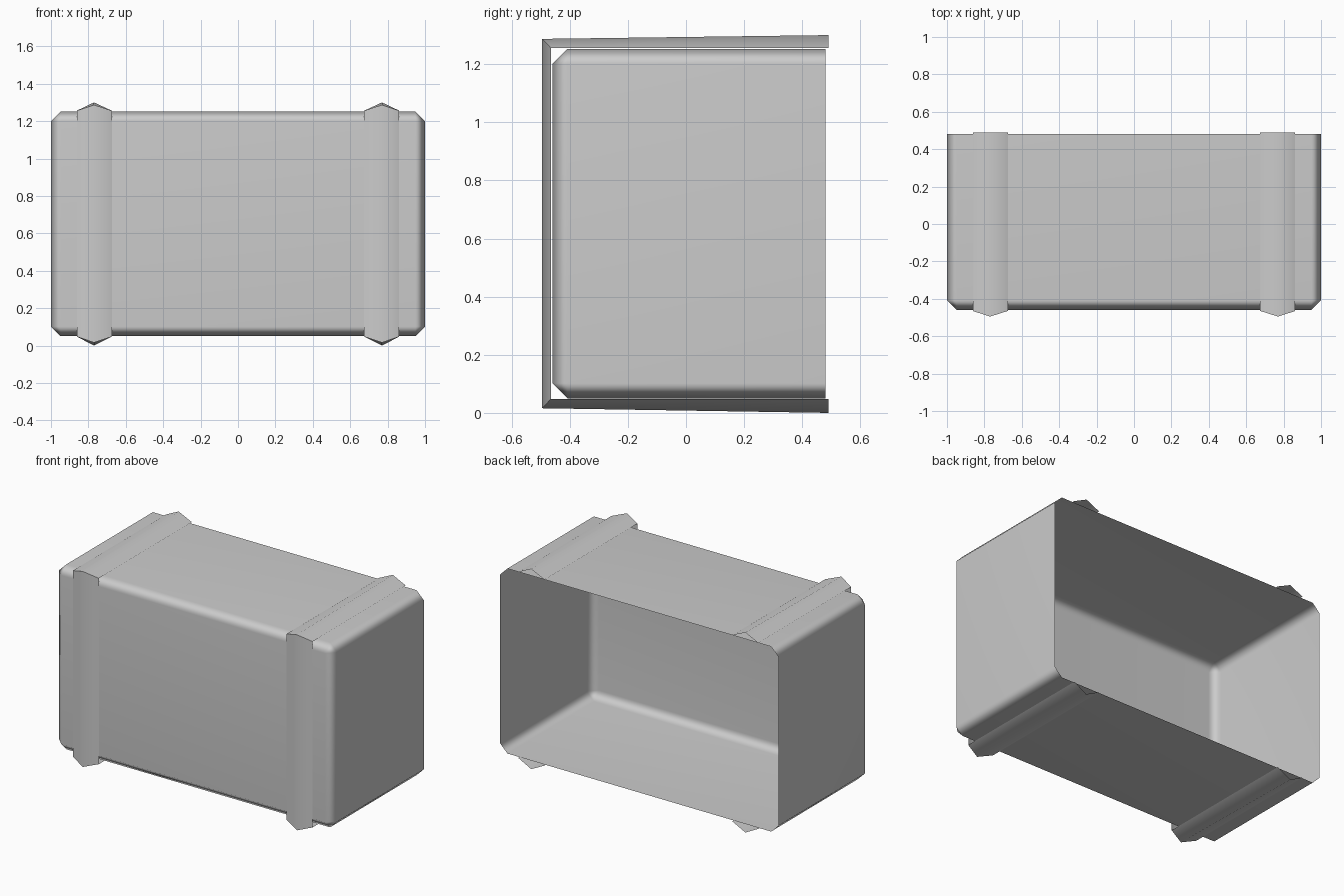
import bpy
import bmesh
from math import radians

cube = bpy.data.objects.get("Cube")
if cube:
    bpy.data.objects.remove(cube, do_unlink=True)

grey = bpy.data.materials.new("plain_grey")
grey.use_nodes = True
colour = (0.6, 0.6, 0.6, 1)
grey.diffuse_color = colour
grey.node_tree.nodes["Principled BSDF"].inputs["Base Color"].default_value = colour


def finish(name, bm):
    """Turn the bmesh into a smooth-shaded object with flat broad faces."""
    mesh = bpy.data.meshes.new(name)
    bm.to_mesh(mesh)
    bm.free()
    mesh.materials.append(grey)
    obj = bpy.data.objects.new(name, mesh)
    bpy.context.collection.objects.link(obj)
    bpy.ops.object.select_all(action="DESELECT")
    bpy.context.view_layer.objects.active = obj
    obj.select_set(True)
    bpy.ops.object.shade_smooth_by_angle(angle=radians(60))
    weighted = obj.modifiers.new("weighted_normals", "WEIGHTED_NORMAL")
    weighted.keep_sharp = True
    return obj


# Thin shell: chamfered box with an open back
LEFT, FRONT, BACK, BOTTOM, TOP = 1.0, -0.46, 0.48, 0.05, 1.252
bm = bmesh.new()
bmesh.ops.create_cube(bm, size=2)
for v in bm.verts:
    v.co.x *= LEFT
    v.co.y = FRONT if v.co.y < 0 else BACK
    v.co.z = BOTTOM if v.co.z < 0 else TOP
bm.normal_update()
bmesh.ops.delete(bm, geom=[f for f in bm.faces if f.normal.y > 0.9], context="FACES")
edges = [e for e in bm.edges if not e.is_boundary]
bmesh.ops.bevel(bm, geom=edges, offset=0.052, offset_type="OFFSET",
                segments=1, affect="EDGES", clamp_overlap=True)
finish("box_shell", bm)

# Ridged straps running over the top, down the front and under the bottom
rim = [(0.49, 1.256), (-0.465, 1.256), (-0.465, 0.048), (0.49, 0.048)]
ridge = [(0.49, 1.3), (-0.495, 1.287), (-0.495, 0.016), (0.49, 0.0)]


def strap(name, side):
    bm = bmesh.new()
    rows = [[bm.verts.new((side * x, y, z)) for y, z in path]
            for x, path in ((0.675, rim), (0.77, ridge), (0.862, rim))]
    for a, b in zip(rows, rows[1:]):
        for i in range(len(a) - 1):
            quad = (a[i], b[i], b[i + 1], a[i + 1])
            bm.faces.new(quad)
    bm.normal_update()
    # Make the front slopes face forwards and the rest follow
    bmesh.ops.recalc_face_normals(bm, faces=bm.faces)
    if sum(f.normal.y for f in bm.faces) > 0:
        bmesh.ops.reverse_faces(bm, faces=bm.faces)
    finish(name, bm)


strap("left_strap", 1)
strap("right_strap", -1)
